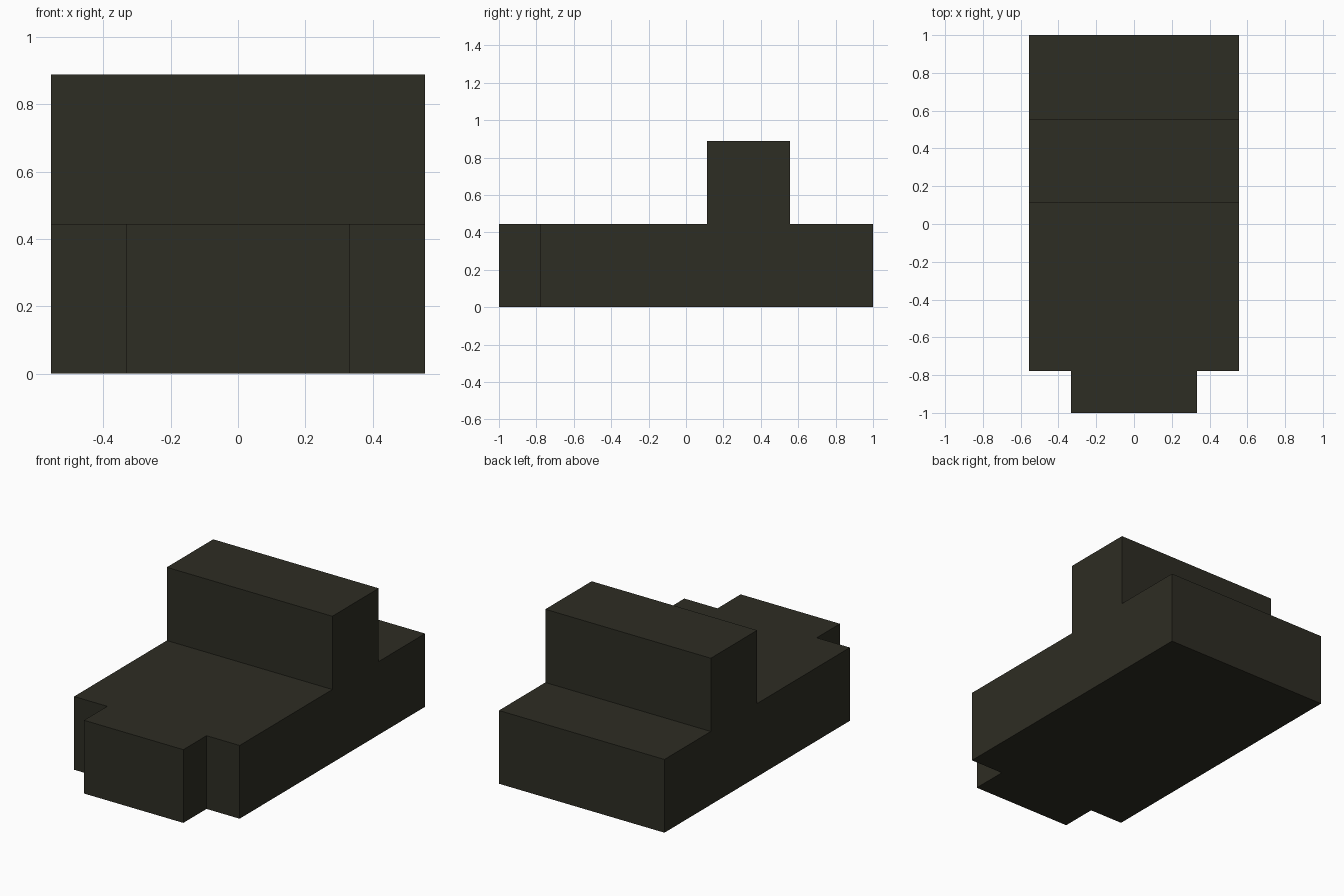
import bpy, bmesh
from mathutils import Vector

cube = bpy.data.objects.get("Cube")
if cube:
    bpy.data.objects.remove(cube, do_unlink=True)

U = 2 / 9                      # block module: the body is nine modules long
HALF_W, NOSE_W = 2.5 * U, 1.5 * U
DECK_H = 2 * U
CABIN_FRONT, CABIN_BACK = 0.5 * U, 2.5 * U


def flat_material(name, rgb):
    mat = bpy.data.materials.new(name)
    mat.use_nodes = True
    mat.diffuse_color = (*rgb, 1)
    mat.node_tree.nodes["Principled BSDF"].inputs["Base Color"].default_value = (*rgb, 1)
    return mat


def raise_face(bm, face, height):
    """Extrude a face straight up, leaving no face inside the solid."""
    new = bmesh.ops.extrude_face_region(bm, geom=[face])["geom"]
    verts = [g for g in new if isinstance(g, bmesh.types.BMVert)]
    bmesh.ops.translate(bm, vec=Vector((0, 0, height)), verts=verts)
    if face.is_valid:
        bmesh.ops.delete(bm, geom=[face], context="FACES_ONLY")


bm = bmesh.new()

# Hull: plan outline with a narrower nose, mirrored across x
right_side = [(NOSE_W, -1), (NOSE_W, -1 + U), (HALF_W, -1 + U), (HALF_W, 1)]
outline = right_side + [(-x, y) for x, y in reversed(right_side)]
deck = bm.faces.new([bm.verts.new((x, y, 0)) for x, y in outline])
base = deck.copy()
raise_face(bm, deck, DECK_H)
bmesh.ops.remove_doubles(bm, verts=bm.verts[:], dist=0.0001)

# Cabin: cut the deck crosswise and raise the middle strip
for y in (CABIN_FRONT, CABIN_BACK):
    bmesh.ops.bisect_plane(bm, geom=bm.verts[:] + bm.edges[:] + bm.faces[:],
                           plane_co=(0, y, 0), plane_no=(0, 1, 0))
strip = next(f for f in bm.faces
             if f.calc_center_median().z > DECK_H - 0.01
             and CABIN_FRONT < f.calc_center_median().y < CABIN_BACK)
raise_face(bm, strip, DECK_H)

# Merge coplanar pieces into clean flat faces
bmesh.ops.dissolve_limit(bm, angle_limit=0.01, verts=bm.verts[:], edges=bm.edges[:])
bmesh.ops.recalc_face_normals(bm, faces=bm.faces[:])

mesh = bpy.data.meshes.new("stepped_body")
bm.to_mesh(mesh)
bm.free()
mesh.materials.append(flat_material("dark olive", (0.027, 0.026, 0.017)))
body = bpy.data.objects.new("stepped_body", mesh)
bpy.context.collection.objects.link(body)
